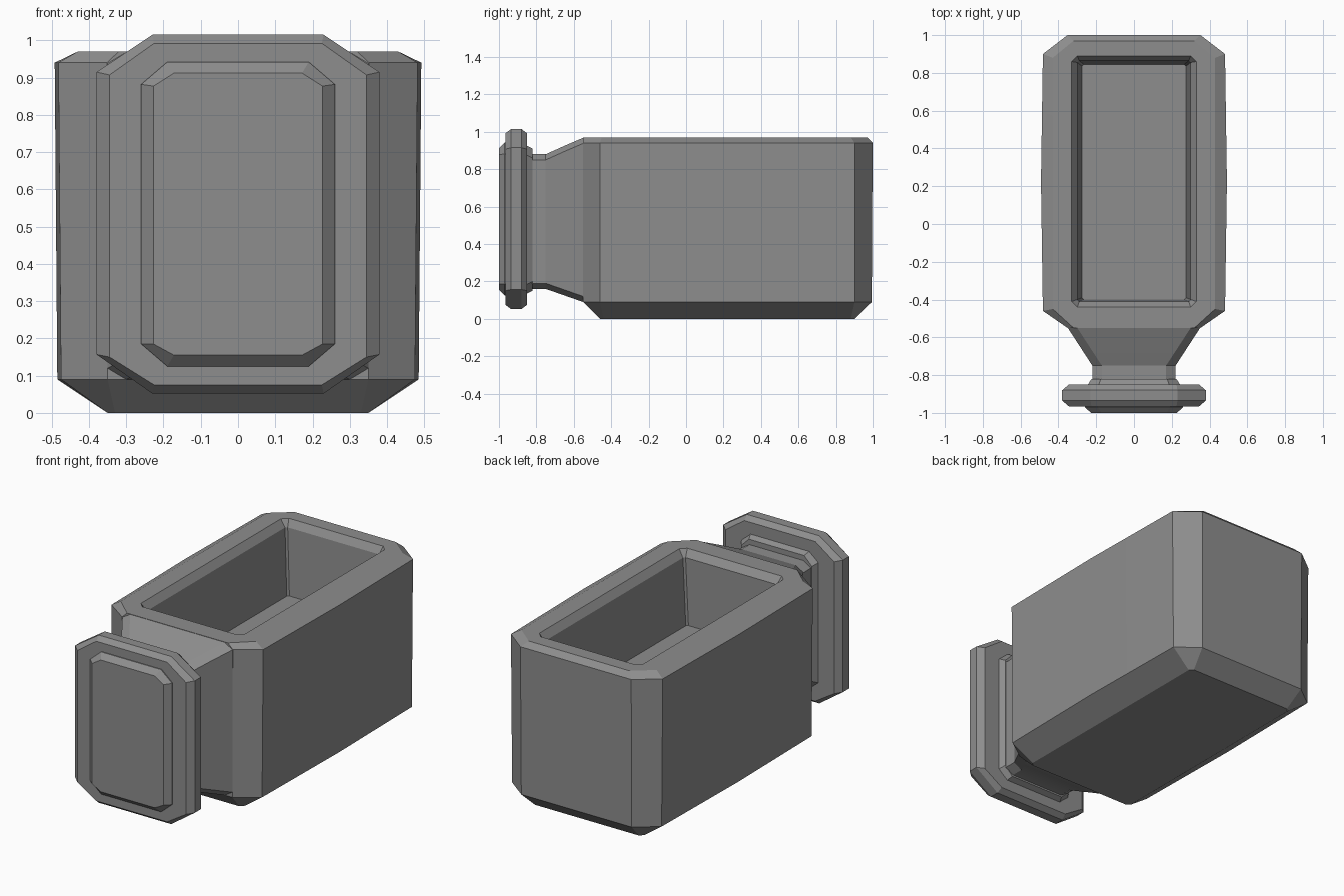
import bpy, bmesh, math

cube = bpy.data.objects.get("Cube")
if cube:
    bpy.data.objects.remove(cube, do_unlink=True)

grey = bpy.data.materials.new("plain grey")
grey.use_nodes = True
colour = (0.27, 0.27, 0.27, 1)
grey.diffuse_color = colour
grey.node_tree.nodes["Principled BSDF"].inputs["Base Color"].default_value = colour


def outline(half, low, high, cut, cut_low, cut_high, bulge=0.0):
    """Rectangle with clipped corners and an optional bulge at mid side."""
    mid = (low + high) / 2
    right = [(half - cut, low), (half, low + cut_low), (half + bulge, mid),
             (half, high - cut_high), (half - cut, high)]
    return right + [(-a, b) for a, b in reversed(right)]


def loft(name, rings, axis):
    """Skin a row of (position, outline) rings, with both ends capped."""
    bm = bmesh.new()
    loops = []
    for pos, pts in rings:
        loops.append([bm.verts.new((a, b, pos) if axis == "z" else (a, pos, b))
                      for a, b in pts])
    for one, two in zip(loops, loops[1:]):
        for i in range(len(one)):
            j = (i + 1) % len(one)
            bm.faces.new((one[i], one[j], two[j], two[i]))
    bm.faces.new(loops[0])
    bm.faces.new(loops[-1])
    bmesh.ops.recalc_face_normals(bm, faces=bm.faces)
    mesh = bpy.data.meshes.new(name)
    bm.to_mesh(mesh)
    bm.free()
    obj = bpy.data.objects.new(name, mesh)
    bpy.context.collection.objects.link(obj)
    mesh.materials.append(grey)
    bpy.ops.object.select_all(action="DESELECT")
    obj.select_set(True)
    bpy.context.view_layer.objects.active = obj
    bpy.ops.object.shade_smooth_by_angle(angle=math.radians(20))
    return obj


# Hollow box body, from the underside up over the rim and down to the floor
loft("hollow_body", [
    (0.0, outline(0.35, -0.46, 0.90, 0.02, 0.02, 0.02)),
    (0.09, outline(0.475, -0.55, 0.995, 0.125, 0.09, 0.095, 0.01)),
    (0.94, outline(0.482, -0.55, 1.0, 0.13, 0.09, 0.10, 0.01)),
    (0.97, outline(0.43, -0.55, 0.97, 0.11, 0.10, 0.09)),
    (0.97, outline(0.33, -0.44, 0.89, 0.03, 0.03, 0.03)),
    (0.93, outline(0.30, -0.41, 0.865, 0.01, 0.01, 0.01)),
    (0.55, outline(0.275, -0.40, 0.845, 0.01, 0.01, 0.01)),
], "z")

# Tapering neck that joins the body to the end plate
loft("neck", [
    (-0.50, outline(0.36, 0.09, 0.968, 0.05, 0.03, 0.03)),
    (-0.55, outline(0.35, 0.09, 0.968, 0.05, 0.03, 0.03)),
    (-0.65, outline(0.285, 0.125, 0.925, 0.05, 0.03, 0.03)),
    (-0.75, outline(0.22, 0.16, 0.88, 0.05, 0.03, 0.03)),
    (-0.83, outline(0.22, 0.16, 0.88, 0.05, 0.03, 0.03)),
], "y")

# Raised collar behind the end plate
loft("collar", [
    (-0.82, outline(0.225, 0.15, 0.91, 0.05, 0.05, 0.05)),
    (-0.86, outline(0.25, 0.13, 0.93, 0.06, 0.05, 0.05)),
], "y")

# Clipped end plate with bevelled edges
wide = outline(0.38, 0.052, 1.015, 0.15, 0.105, 0.10)
slim = outline(0.345, 0.075, 0.992, 0.12, 0.075, 0.085)
loft("end_plate", [(-0.85, slim), (-0.88, wide), (-0.935, wide), (-0.965, slim)], "y")

# Raised panel on the front of the end plate
loft("front_panel", [
    (-0.96, outline(0.26, 0.125, 0.942, 0.07, 0.06, 0.06)),
    (-0.97, outline(0.26, 0.125, 0.942, 0.07, 0.06, 0.06)),
    (-1.0, outline(0.227, 0.155, 0.912, 0.055, 0.03, 0.035)),
], "y")
